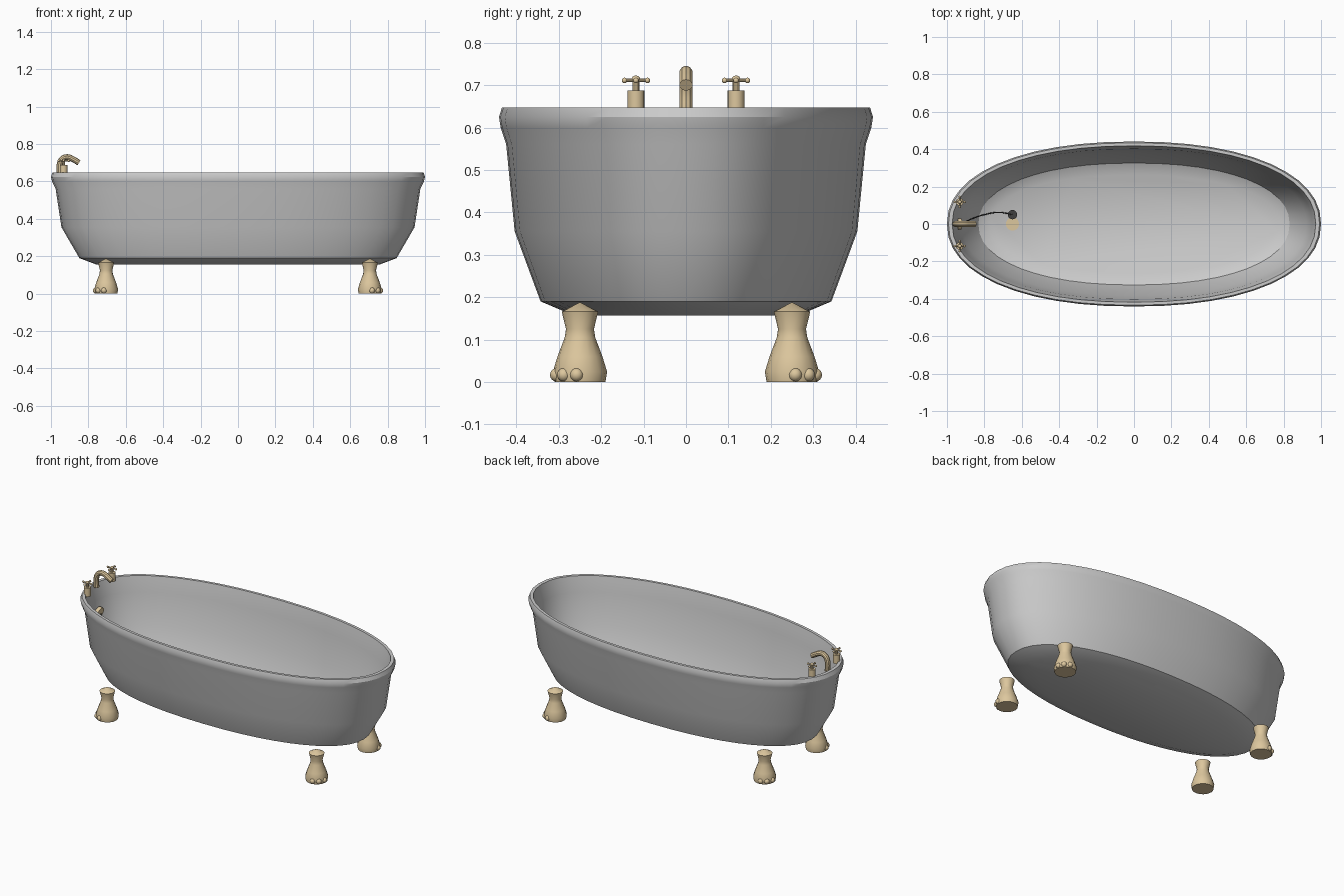
import bpy, bmesh, math
from mathutils import Vector

if "Cube" in bpy.data.objects:
    bpy.data.objects.remove(bpy.data.objects["Cube"])


def material(name, col):
    m = bpy.data.materials.new(name)
    m.diffuse_color = (*col, 1)
    m.use_nodes = True
    m.node_tree.nodes["Principled BSDF"].inputs["Base Color"].default_value = m.diffuse_color
    return m


brass = material("brass", (0.72, 0.57, 0.34))
dark = material("dark_rubber", (0.05, 0.05, 0.05))


def finish(ob, mat=None, angle=30):
    if mat:
        ob.data.materials.clear()
        ob.data.materials.append(mat)
    bpy.ops.object.select_all(action='DESELECT')
    ob.select_set(True)
    bpy.context.view_layer.objects.active = ob
    bpy.ops.object.shade_smooth_by_angle(angle=math.radians(angle))
    return ob


def loft(name, rings, mat=None):
    """Skin a list of closed rings, capping the first and last one."""
    bm = bmesh.new()
    vs = [[bm.verts.new(p) for p in r] for r in rings]
    n = len(vs[0])
    for a, b in zip(vs, vs[1:]):
        for i in range(n):
            j = (i + 1) % n
            bm.faces.new((a[i], a[j], b[j], b[i]))
    bm.faces.new(vs[0][::-1])
    bm.faces.new(vs[-1])
    bmesh.ops.recalc_face_normals(bm, faces=bm.faces[:])
    me = bpy.data.meshes.new(name)
    bm.to_mesh(me)
    bm.free()
    ob = bpy.data.objects.new(name, me)
    bpy.context.collection.objects.link(ob)
    return finish(ob, mat)


def oval(a, b, z, n=48, e=2.2):
    pts = []
    for i in range(n):
        t = 2 * math.pi * i / n
        c, s = math.cos(t), math.sin(t)
        pts.append((a * math.copysign(abs(c) ** (2 / e), c),
                    b * math.copysign(abs(s) ** (2 / e), s), z))
    return pts


def lathe(name, profile, x, y, mat, n=16):
    return loft(name, [[(x + r * math.cos(2 * math.pi * i / n),
                         y + r * math.sin(2 * math.pi * i / n), z)
                        for i in range(n)] for r, z in profile], mat)


def rod(name, p, q, r, mat, n=10):
    p, q = Vector(p), Vector(q)
    bpy.ops.mesh.primitive_cylinder_add(vertices=n, radius=r, depth=(q - p).length,
                                        location=(p + q) / 2,
                                        rotation=(q - p).to_track_quat('Z', 'Y').to_euler())
    ob = bpy.context.object
    ob.name = name
    return finish(ob, mat)


def ball(name, loc, r, mat, scale=(1, 1, 1)):
    bpy.ops.mesh.primitive_uv_sphere_add(segments=12, ring_count=8, radius=r, location=loc)
    ob = bpy.context.object
    ob.name = name
    ob.scale = scale
    return finish(ob, mat, 60)


def tube(name, pts, r, mat):
    cu = bpy.data.curves.new(name, 'CURVE')
    cu.dimensions = '3D'
    cu.bevel_depth = r
    cu.bevel_resolution = 3
    cu.resolution_u = 5
    cu.use_fill_caps = True
    sp = cu.splines.new('BEZIER')
    sp.bezier_points.add(len(pts) - 1)
    for b, p in zip(sp.bezier_points, pts):
        b.co = p
        b.handle_left_type = b.handle_right_type = 'AUTO'
    ob = bpy.data.objects.new(name, cu)
    bpy.context.collection.objects.link(ob)
    bpy.ops.object.select_all(action='DESELECT')
    ob.select_set(True)
    bpy.context.view_layer.objects.active = ob
    bpy.ops.object.convert(target='MESH')
    return finish(bpy.context.object, mat)


# Tub shell: outer wall up, over the rolled rim, inner wall down to the floor
tub_profile = [(0.76, 0.265, 0.157), (0.848, 0.343, 0.19), (0.944, 0.404, 0.355),
               (0.975, 0.424, 0.56), (0.994, 0.437, 0.60), (1.0, 0.441, 0.625),
               (0.992, 0.434, 0.647), (0.972, 0.418, 0.647), (0.966, 0.413, 0.62),
               (0.953, 0.402, 0.555), (0.922, 0.383, 0.36), (0.832, 0.326, 0.21),
               (0.775, 0.262, 0.18)]
loft("tub", [oval(*p) for p in tub_profile])

# Claw feet with three toes pointing outward
foot_profile = [(0.060, 0.0), (0.064, 0.024), (0.053, 0.06), (0.036, 0.105),
                (0.033, 0.125), (0.043, 0.166), (0.002, 0.187)]
for sx, xn in ((-1, "left"), (1, "right")):
    for sy, yn in ((-1, "front"), (1, "back")):
        cx, cy = 0.705 * sx, 0.25 * sy
        lathe(f"{yn}_{xn}_foot", foot_profile, cx, cy, brass)
        for k, deg in enumerate((8, 43, 78)):
            a = math.radians(deg)
            ball(f"{yn}_{xn}_toe_{k + 1}",
                 (cx + sx * 0.056 * math.cos(a), cy + sy * 0.056 * math.sin(a), 0.017),
                 0.016, brass)

# Curved spout on the left end of the rim
tube("spout", [(-0.953, 0, 0.635), (-0.953, 0, 0.695), (-0.938, 0, 0.722),
               (-0.91, 0, 0.73), (-0.882, 0, 0.719), (-0.85, 0, 0.70)], 0.0155, brass)

# Cross-handle taps
for s, nm in ((-1, "front"), (1, "back")):
    x, y, z = -0.932, 0.118 * s, 0.711
    rod(f"{nm}_tap_base", (x, y, 0.635), (x, y, 0.687), 0.02, brass, 16)
    rod(f"{nm}_tap_stem", (x, y, 0.68), (x, y, 0.716), 0.008, brass)
    ball(f"{nm}_tap_cap", (x, y, 0.715), 0.01, brass, (1, 1, 0.75))
    for dx, dy, ax in ((0.027, 0, "x"), (0, 0.027, "y")):
        rod(f"{nm}_tap_bar_{ax}", (x - dx, y - dy, z), (x + dx, y + dy, z), 0.004, brass)
        for e in (-1, 1):
            ball(f"{nm}_tap_knob_{ax}_{e}", (x + e * dx, y + e * dy, z), 0.0065, brass)

# Overflow plate, drain, plug and chain
rod("overflow_plate", (-0.945, 0, 0.49), (-0.925, 0, 0.486), 0.03, brass, 20)
rod("drain", (-0.65, 0, 0.165), (-0.65, 0, 0.183), 0.035, brass, 20)
rod("plug", (-0.65, 0.05, 0.178), (-0.65, 0.05, 0.205), 0.025, dark, 20)
tube("plug_chain", [(-0.925, 0, 0.48), (-0.86, 0.03, 0.29), (-0.80, 0.05, 0.225),
                    (-0.72, 0.062, 0.20), (-0.65, 0.05, 0.21)], 0.003, dark)
